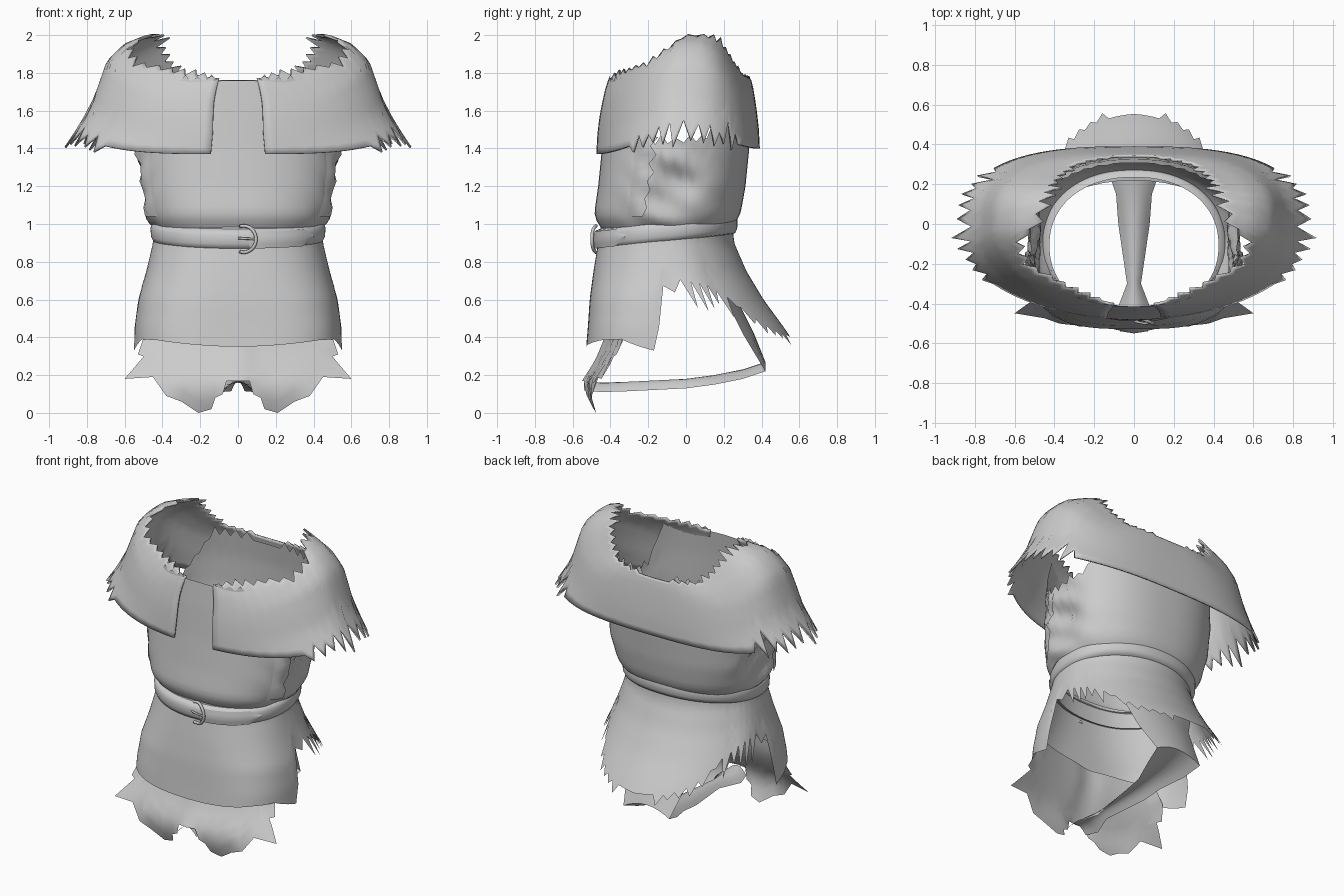
import bpy, math, random
from mathutils import Vector

random.seed(4)
if "Cube" in bpy.data.objects:
    bpy.data.objects.remove(bpy.data.objects["Cube"])

cloth = bpy.data.materials.new("pale grey cloth")
cloth.use_nodes = True
GREY = (0.6, 0.6, 0.6, 1)
cloth.diffuse_color = GREY
cloth.node_tree.nodes["Principled BSDF"].inputs["Base Color"].default_value = GREY


def table(rows, t):
    """Interpolate rows whose first entry is the key."""
    t_in = min(max(t, rows[0][0]), rows[-1][0])
    k = 0
    while k < len(rows) - 2 and t_in > rows[k + 1][0]:
        k += 1
    a, b = rows[k], rows[k + 1]
    f = (t - a[0]) / (b[0] - a[0])
    return [p + (q - p) * f for p, q in zip(a[1:], b[1:])]


def ring(a, w, front, back, power=1.0):
    """Point on an oval; angle 0 faces the front, 90 the left side."""
    s, c = math.sin(math.radians(a)), math.cos(math.radians(a))
    s = max(s, 0) ** power if a < 179.99 else 0
    c = math.copysign(abs(c) ** power, c)
    return w * s, (front + back) / 2 - (back - front) / 2 * c


def tooth(i, a, start, end, amp):
    """Ragged edge offset on alternate columns inside an angle range."""
    if start < a < end and i % 2:
        return amp * random.uniform(0.3, 1)
    return 0


def finish(ob, mirror=True, thick=0):
    ob.data.materials.append(cloth)
    if mirror:
        m = ob.modifiers.new("Mirror", "MIRROR")
        m.merge_threshold = 0.002
    if thick:
        s = ob.modifiers.new("Hem", "SOLIDIFY")
        s.thickness = thick
        s.offset = 0
    bpy.ops.object.select_all(action="DESELECT")
    ob.select_set(True)
    bpy.context.view_layer.objects.active = ob
    bpy.ops.object.shade_smooth_by_angle(angle=math.radians(50))


def sheet(name, columns, mirror=True, thick=0):
    """Skin a list of equally long point columns."""
    m = len(columns[0])
    verts = [p for col in columns for p in col]
    faces = [(i * m + j, i * m + m + j, i * m + m + j + 1, i * m + j + 1)
             for i in range(len(columns) - 1) for j in range(m - 1)]
    me = bpy.data.meshes.new(name)
    me.from_pydata(verts, [], faces)
    me.update()
    ob = bpy.data.objects.new(name, me)
    bpy.context.collection.objects.link(ob)
    finish(ob, mirror, thick)


def span(lo, hi, n):
    return [lo + (hi - lo) * k / (n - 1) for k in range(n)]


# Bodice: height, half width, front, back
BODICE = [(0.98, .44, -.45, .24), (1.02, .475, -.475, .27), (1.06, .49, -.485, .29),
          (1.2, .525, -.465, .315), (1.4, .53, -.445, .335), (1.6, .53, -.43, .325),
          (1.8, .5, -.41, .3)]
BODICE_TOP = [(0, 1.76), (48, 1.75), (58, 1.5), (75, 1.42), (110, 1.44),
              (128, 1.6), (140, 1.74), (180, 1.74)]


def bodice_point(a, z):
    w, f, b = table(BODICE, z)
    x, y = ring(a, w, f, b, .85)
    dent = math.exp(-((a - 92) / 16) ** 2 - ((z - 1.2) / .1) ** 2)
    fold = .012 * math.sin(z * 38 + a * .15) * math.exp(-((a - 85) / 25) ** 2)
    return Vector((x * (1 - .1 * dent) + fold * (x > .1), y, z))


cols = []
for i, a in enumerate(span(0, 180, 43)):
    top = table(BODICE_TOP, a)[0] + tooth(i, a, 8, 172, .06)
    cols.append([bodice_point(a, z) for z in span(.98, top, 22)])
sheet("bodice", cols)

# Torn edge of the front layer along each side
cols = []
for k in range(5):
    col = []
    for j, z in enumerate(span(1.04, 1.46, 10)):
        a = 60 + k * 4 + (tooth(j, 1, 0, 2, 6) if k == 4 else 0)
        col.append(bodice_point(a, z) + Vector((.004 * k, -.004 * k, 0)))
    cols.append(col)
sheet("torn_side_layer", cols)

# Skirt with a boxy front panel: height, half width, front, back, front squareness
SKIRT = [(.33, .555, -.53, .6, .58), (.45, .55, -.52, .52, .6), (.6, .53, -.51, .41, .68),
         (.75, .485, -.49, .32, .8), (.9, .45, -.465, .255, .9), (1.0, .44, -.45, .245, .9)]
HEM = [(0, .35), (40, .385), (60, .39), (80, .33), (82, .62), (90, .71),
       (112, .68), (126, .62), (142, .48), (158, .42), (180, .4)]
cols = []
for i, a in enumerate(span(0, 180, 55)):
    low = table(HEM, a)[0] - tooth(i, a, 83, 128, .2) - tooth(i, a, 128, 165, .06)
    col = []
    for z in span(low, 1.0, 18):
        w, f, b, p = table(SKIRT, z)
        col.append((*ring(a, w, f, b, p if a < 90 else p + (1 - p) * min(1, (a - 90) / 30)), z))
    cols.append(col)
sheet("skirt", cols)

# Shoulder cape: row, front z, side z, back z, half width, front, back
CAPE = [(0, 1.37, 1.47, 1.4, .87, -.475, .385), (.2, 1.47, 1.6, 1.5, .78, -.47, .38),
        (.4, 1.56, 1.73, 1.59, .735, -.46, .37), (.6, 1.64, 1.86, 1.66, .69, -.445, .36),
        (.8, 1.71, 1.95, 1.72, .6, -.43, .35), (1, 1.77, 1.99, 1.76, .5, -.41, .34)]


def cape_point(a, t):
    zf, zs, zb, w, f, b = table(CAPE, t)
    turn = abs(math.sin(math.radians(a)))
    side = turn ** 4
    x, y = ring(a, w, f, b, 1 if a < 90 else .72)
    z = (zf if a < 90 else zb) * (1 - side) + zs * side
    return Vector((x, y + .05 * turn ** 6 * t, min(z, 2.0)))


# Neck opening is cut wide in front of each shoulder
NECK = [(0, 1), (28, 1), (48, .9), (62, .72), (76, .78), (86, 1), (120, 1.08), (180, 1)]
cols = []
for i, u in enumerate(span(0, 1, 47)):
    a_mid = 9 + 171 * u
    ragged = 56 < a_mid < 128
    low = -tooth(i, a_mid, 56, 128, .1)
    if ragged and not i % 2:
        low = random.uniform(.04, .24)
    high = table(NECK, a_mid)[0] + tooth(i, a_mid, 18, 80, .12) \
        + tooth(i, a_mid, 80, 140, .2) + tooth(i, a_mid, 140, 175, .1)
    col = []
    for t in span(low, high, 15):
        start = 9.5 + 2 * min(max(t, 0), 1)
        col.append(cape_point(start + (180 - start) * u, t))
    cols.append(col)
sheet("shoulder_cape", cols, thick=.012)


# Belt, higher at the back, with a rounded outer face
def belt_point(a, dz, out):
    x, y = ring(a, .435 + out, -.46 - out, .245 + out, .92)
    return Vector((x, y, .96 - .04 * math.cos(math.radians(a)) + dz))


BAND = [(-.056, -.01), (-.048, .015), (-.025, .026), (.02, .028), (.045, .018), (.056, -.01)]
sheet("belt", [[belt_point(a, *r) for r in BAND] for a in span(0, 180, 49)])

# Pointed belt tail
cols = []
for k, a in enumerate(span(6, 58, 15)):
    h = .045 * min(1, (15 - k) / 4)
    cols.append([belt_point(a, d * h - .005, .034 - .008 * abs(d)) for d in span(-1, 1, 5)])
sheet("belt_tail", cols, mirror=False)


# Open ring buckle and its prong
def rod(name, points, radius):
    cu = bpy.data.curves.new(name, "CURVE")
    cu.dimensions = "3D"
    cu.bevel_depth = radius
    cu.bevel_resolution = 2
    cu.use_fill_caps = True
    sp = cu.splines.new("POLY")
    sp.points.add(len(points) - 1)
    for p, co in zip(sp.points, points):
        p.co = (*co, 1)
    cu.materials.append(cloth)
    bpy.context.collection.objects.link(bpy.data.objects.new(name, cu))


rod("buckle_ring", [(.03 + .065 * math.cos(t), -.497 + .02 * math.sin(t) ** 4, .92 + .07 * math.sin(t))
                    for t in span(-1.9, 1.9, 25)], .009)
rod("buckle_prong", [(.0, -.49, .925), (.05, -.5, .922), (.09, -.497, .92)], .006)

# Torn undergarment front: hem outline from the centre outwards
TORN = [(0, .17), (.06, .17), (.08, .1), (.12, .08), (.14, .02), (.21, 0), (.3, .06),
        (.38, .09), (.45, .19), (.6, .18), (.45, .28), (.53, .31), (.5, .4)]
DEPTH = [(0, -.48), (.08, -.52), (.17, -.53), (.28, -.46), (.4, -.41), (.6, -.4)]
cols = []
for (x, z), xt in zip(TORN, span(0, .44, len(TORN))):
    col = []
    for f in span(0, 1, 9):
        px, pz = x + (xt - x) * f, z + (.5 - z) * f
        py = table(DEPTH, pz)[0] + (.1 + .6 * pz) * px * px - .02 * math.exp(-(px / .08) ** 2)
        col.append((px, py, pz))
    cols.append(col)
sheet("undergarment_front", cols)

# Narrow strap under the crotch, widening up the back: y, z, half width
STRAP = [(-.54, .17, .07), (-.45, .16, .06), (-.3, .165, .035), (0, .18, .04), (.15, .2, .09),
         (.3, .23, .13), (.42, .27, .17), (.36, .42, .2), (.29, .56, .24), (.22, .75, .28)]
cols = []
for i, (y, z, w) in enumerate(STRAP):
    w += tooth(i, 1, 0, 2, .04)
    cols.append([(w * f, y - .06 * f * f * (z > .3), z - .05 * f * f * (z < .3))
                 for f in span(0, 1, 5)])
sheet("undergarment_strap", cols)
